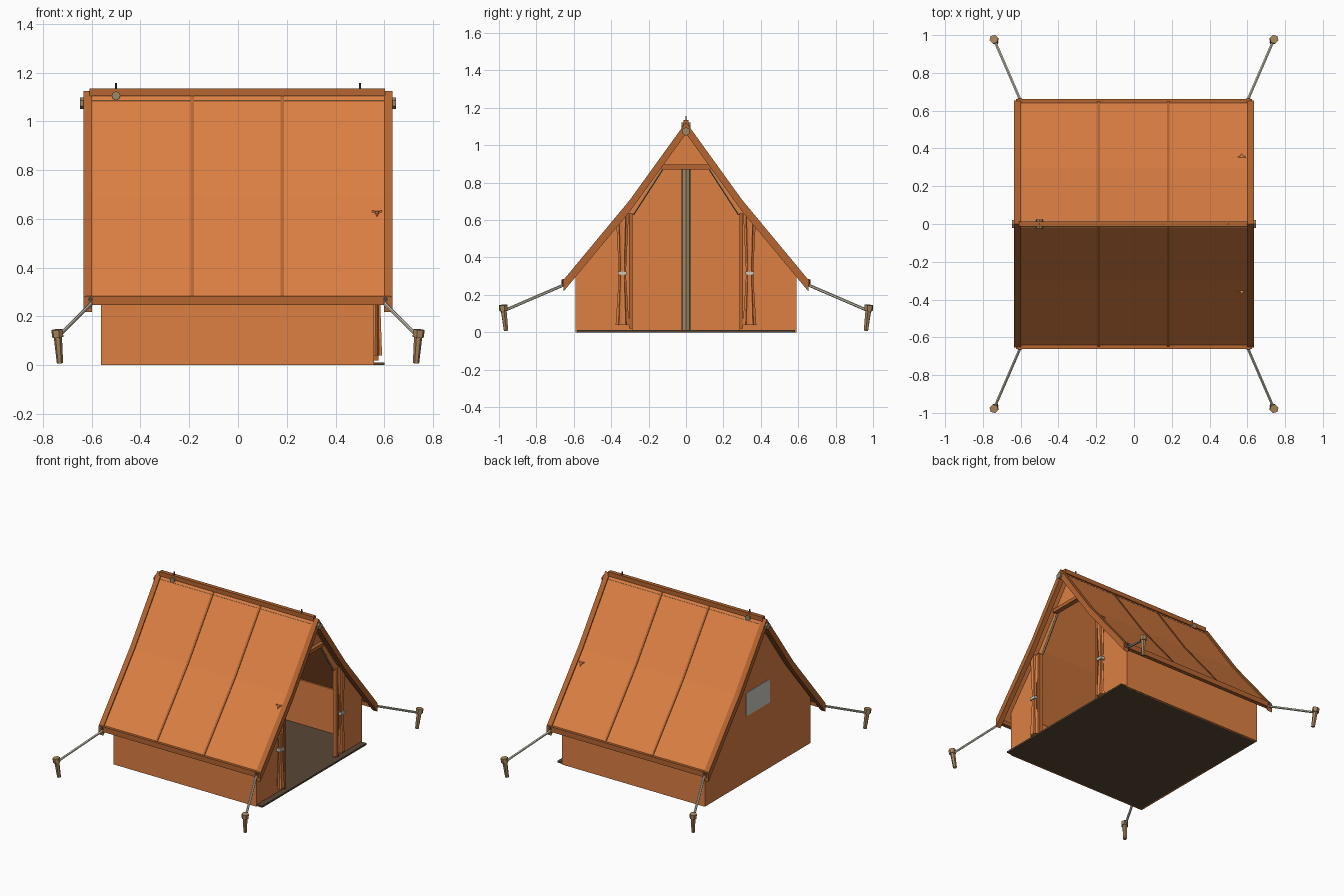
import bpy, bmesh, math
from mathutils import Vector

if "Cube" in bpy.data.objects:
    bpy.data.objects.remove(bpy.data.objects["Cube"])


def material(name, rgb):
    m = bpy.data.materials.new(name)
    m.diffuse_color = (*rgb, 1)
    m.use_nodes = True
    m.node_tree.nodes["Principled BSDF"].inputs["Base Color"].default_value = m.diffuse_color
    return m


CANVAS = material("orange canvas", (0.72, 0.215, 0.055))
TRIM = material("dark orange trim", (0.46, 0.13, 0.03))
FLOOR = material("brown groundsheet", (0.10, 0.065, 0.037))
POLE = material("olive pole", (0.34, 0.25, 0.14))
WOOD = material("stake wood", (0.40, 0.24, 0.11))
ROPE = material("pale rope", (0.62, 0.58, 0.47))
MESH = material("window grey", (0.62, 0.60, 0.55))
METAL = material("dark metal", (0.08, 0.06, 0.045))


def finish(name, bm, mat):
    bmesh.ops.recalc_face_normals(bm, faces=bm.faces)
    me = bpy.data.meshes.new(name)
    bm.to_mesh(me)
    bm.free()
    me.materials.append(mat)
    ob = bpy.data.objects.new(name, me)
    bpy.context.collection.objects.link(ob)
    return ob


def slab(name, pts, x0, x1, mat):
    """Extrude a (y, z) outline from x0 to x1."""
    bm = bmesh.new()
    face = bm.faces.new([bm.verts.new((x0, y, z)) for y, z in pts])
    new = bmesh.ops.extrude_face_region(bm, geom=[face])["geom"]
    bmesh.ops.translate(bm, vec=(x1 - x0, 0, 0),
                        verts=[v for v in new if isinstance(v, bmesh.types.BMVert)])
    return finish(name, bm, mat)


def box(name, x, y, z, mat):
    return slab(name, [(y[0], z[0]), (y[1], z[0]), (y[1], z[1]), (y[0], z[1])], x[0], x[1], mat)


def rod(name, a, b, r, mat, sides=6, r2=None):
    a, b = Vector(a), Vector(b)
    bm = bmesh.new()
    bmesh.ops.create_cone(bm, cap_ends=True, segments=sides, radius1=r,
                          radius2=r if r2 is None else r2, depth=(b - a).length)
    bm.transform(Vector((b - a)).to_track_quat('Z', 'Y').to_matrix().to_4x4())
    bmesh.ops.translate(bm, vec=(a + b) / 2, verts=bm.verts)
    return finish(name, bm, mat)


def loft(name, rings, mat):
    bm = bmesh.new()
    rows = [[bm.verts.new(p) for p in ring] for ring in rings]
    n = len(rows[0])
    for lo, hi in zip(rows, rows[1:]):
        for i in range(n):
            bm.faces.new((lo[i], lo[(i + 1) % n], hi[(i + 1) % n], hi[i]))
    bm.faces.new(rows[0])
    bm.faces.new(rows[-1])
    return finish(name, bm, mat)


def roof_outline(drop, thick):
    """Kinked roof cross-section, lowered by drop."""
    top = [(-0.655, 0.28), (-0.30, 0.708), (0, 1.124), (0.30, 0.708), (0.655, 0.28)]
    return ([(y, z - drop) for y, z in top]
            + [(y, z - drop - thick) for y, z in reversed(top)])


# Roof canvas, seams and end bands
slab("roof_canvas", roof_outline(0.012, 0.022), -0.61, 0.61, CANVAS)
for x in (-0.187, 0.182):
    slab("roof_seam", roof_outline(0.005, 0.02), x - 0.007, x + 0.007, TRIM)
for s in (-1, 1):
    slab("roof_end_band", roof_outline(0, 0.062), s * 0.598, s * 0.634, TRIM)
    box("eave_band", (-0.625, 0.625), sorted((s * 0.632, s * 0.661)), (0.247, 0.284), TRIM)
    rod("ridge_spike", (s * 0.5, 0, 1.12), (s * 0.5, 0, 1.157), 0.004, METAL)
box("ridge_cap", (-0.608, 0.602), (-0.014, 0.014), (1.104, 1.135), TRIM)
rod("ridge_pole", (-0.647, 0, 1.074), (0.647, 0, 1.074), 0.023, POLE)
rod("ridge_hook", (-0.5, -0.024, 1.105), (-0.5, 0.024, 1.105), 0.018, POLE, 8)

# Groundsheet and low side walls
box("groundsheet", (-0.556, 0.60), (-0.584, 0.584), (0, 0.012), FLOOR)
for s in (-1, 1):
    box("side_wall", (-0.56, 0.558), sorted((s * 0.578, s * 0.592)), (0, 0.325), CANVAS)

# Back gable with window and upright pole
slab("back_wall", [(-0.59, 0), (0.59, 0), (0.59, 0.325), (0.30, 0.675), (0, 1.09),
                   (-0.30, 0.675), (-0.59, 0.325)], -0.562, -0.55, CANVAS)
box("back_window", (-0.566, -0.56), (-0.13, 0.13), (0.465, 0.63), MESH)
rod("back_pole", (-0.52, 0, 0.012), (-0.52, 0, 1.07), 0.025, POLE, 8)

# Front gable with door opening
half = [(0.285, 0.012), (0.59, 0.012), (0.59, 0.325), (0.30, 0.675), (0, 1.09)]
inner = [(-0.285, 0.012), (-0.285, 0.63), (-0.13, 0.875), (0.13, 0.875), (0.285, 0.63)]
slab("front_wall", half + [(-y, z) for y, z in reversed(half[:-1])] + inner,
     0.546, 0.558, CANVAS)
box("door_header", (0.556, 0.585), (-0.13, 0.13), (0.871, 0.896), TRIM)

for s in (-1, 1):
    # Door edging and sloped frame
    box("door_edge", (0.556, 0.576), sorted((s * 0.285, s * 0.306)), (0.02, 0.637), TRIM)
    rod("door_slope_frame", (0.55, s * 0.285, 0.632), (0.55, s * 0.13, 0.872), 0.009, POLE)

    # Tied-back pleated curtains
    rings = []
    for z, wide, deep in ((0.04, 0.036, 0.024), (0.29, 0.020, 0.014),
                          (0.34, 0.020, 0.014), (0.635, 0.034, 0.024)):
        ring = []
        for i in range(12):
            a = i * math.pi / 6
            k = 1.0 if i % 2 == 0 else 0.68
            y = 0.34 + math.cos(a) * wide * k
            # The top edge follows the roof slope
            zz = z - max(0, y - 0.358) * 1.5 if z > 0.6 else z
            ring.append((0.570 + math.sin(a) * deep * k, s * y, zz))
        rings.append(ring)
    loft("curtain", rings, CANVAS)
    box("curtain_tie", (0.553, 0.588), sorted((s * 0.317, s * 0.363)), (0.305, 0.325), ROPE)

# Guy ropes, grommets and stakes at the four corners
for sx in (-1, 1):
    for sy in (-1, 1):
        def at(x, y, z):
            return (sx * x, sy * y, z)
        rod("guy_rope", at(0.597, 0.645, 0.257), at(0.737, 0.968, 0.118), 0.008, ROPE)
        rod("grommet", at(0.605, 0.652, 0.27), at(0.605, 0.665, 0.27), 0.011, METAL, 8)
        rod("stake", at(0.73, 0.962, 0.008), at(0.739, 0.975, 0.12), 0.013, WOOD, 6, 0.017)
        rod("stake_head", at(0.739, 0.975, 0.115), at(0.742, 0.978, 0.146), 0.024, WOOD)
